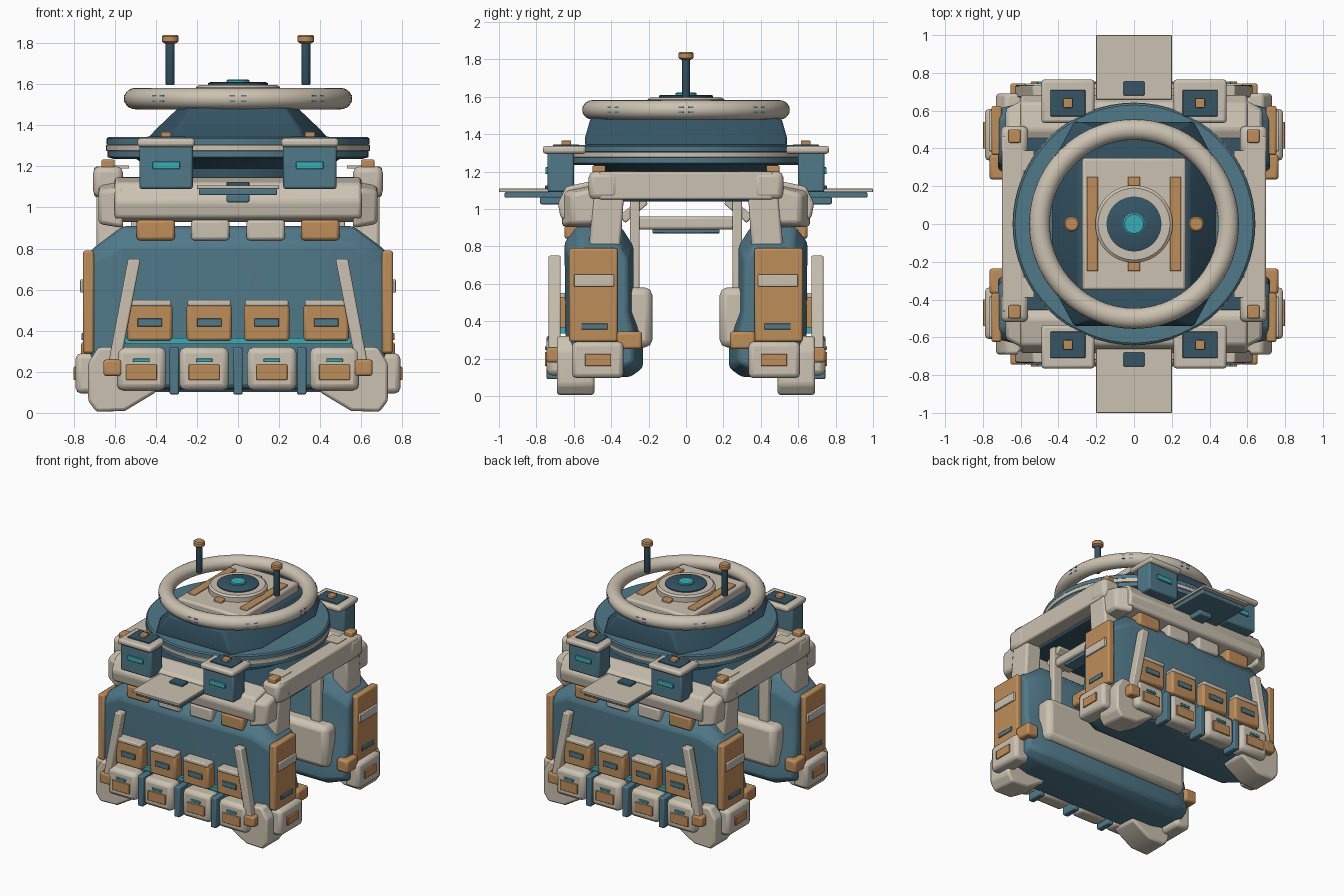
import bpy, bmesh
from math import radians, cos, sin, pi
from mathutils import Vector, Matrix

if "Cube" in bpy.data.objects:
    bpy.data.objects.remove(bpy.data.objects["Cube"])

def mat(name, rgb):
    m = bpy.data.materials.new(name)
    m.diffuse_color = (*rgb, 1)
    m.use_nodes = True
    m.node_tree.nodes["Principled BSDF"].inputs["Base Color"].default_value = m.diffuse_color
    return m

CREAM = mat("cream", (0.60, 0.54, 0.44))
TEAL = mat("teal", (0.08, 0.19, 0.25))
DARK = mat("dark_teal", (0.035, 0.09, 0.13))
ORANGE = mat("orange", (0.52, 0.27, 0.10))
CYAN = mat("cyan", (0.04, 0.42, 0.47))

def finish(name, bm, m, bevel=0, mirror="", seg=2):
    """Turn a bmesh into a bevelled, mirrored, smooth-by-angle object."""
    bmesh.ops.recalc_face_normals(bm, faces=bm.faces)
    me = bpy.data.meshes.new(name)
    bm.to_mesh(me)
    bm.free()
    me.materials.append(m)
    ob = bpy.data.objects.new(name, me)
    bpy.context.collection.objects.link(ob)
    if bevel:
        b = ob.modifiers.new("bevel", 'BEVEL')
        b.width, b.segments, b.limit_method = bevel, seg, 'ANGLE'
    if mirror:
        mm = ob.modifiers.new("mirror", 'MIRROR')
        mm.use_axis = ("x" in mirror, "y" in mirror, False)
        mm.use_mirror_merge = False
    bpy.ops.object.select_all(action='DESELECT')
    ob.select_set(True)
    bpy.context.view_layer.objects.active = ob
    bpy.ops.object.shade_smooth_by_angle(angle=radians(35))
    return ob

def box(name, x, y, z, m, bevel=0, mirror="", rot=None):
    """Box from (min, max) ranges on each axis, optionally turned about its centre."""
    bm = bmesh.new()
    c = Vector([(a[0] + a[1]) / 2 for a in (x, y, z)])
    s = [abs(a[1] - a[0]) for a in (x, y, z)]
    M = Matrix.Translation(c) @ (Matrix.Rotation(rot[0], 4, rot[1]) if rot else Matrix()) @ Matrix.Diagonal((*s, 1))
    bmesh.ops.create_cube(bm, size=1, matrix=M)
    return finish(name, bm, m, bevel, mirror)

def loft(name, rings, m, bevel=0, mirror=""):
    """Skin over rings of equal point count, capped at both ends."""
    bm = bmesh.new()
    vs = [[bm.verts.new(p) for p in r] for r in rings]
    n = len(rings[0])
    for a, b in zip(vs, vs[1:]):
        for i in range(n):
            bm.faces.new((a[i], a[(i + 1) % n], b[(i + 1) % n], b[i]))
    bm.faces.new(vs[0])
    bm.faces.new(vs[-1])
    return finish(name, bm, m, bevel, mirror)

def lathe(name, prof, m, mirror="", at=(0, 0), n=64, closed=False):
    """Revolve an (r, z) profile about a vertical axis."""
    bm = bmesh.new()
    vs = [[bm.verts.new((at[0] + r * cos(2 * pi * i / n), at[1] + r * sin(2 * pi * i / n), z))
           for i in range(n)] for r, z in prof]
    pairs = list(zip(vs, vs[1:])) + ([(vs[-1], vs[0])] if closed else [])
    for a, b in pairs:
        for i in range(n):
            bm.faces.new((a[i], a[(i + 1) % n], b[(i + 1) % n], b[i]))
    if not closed:
        bm.faces.new(vs[0])
        bm.faces.new(vs[-1])
    return finish(name, bm, m, 0, mirror)

# Leg hulls (front and back)
prof = [(-.64, .12), (-.30, .10), (-.23, .15), (-.23, .32), (-.28, .45),
        (-.28, .80), (-.35, .91), (-.58, .91), (-.65, .82)]
end = [(-.61, .15), (-.34, .15), (-.28, .18), (-.28, .32), (-.31, .45),
       (-.31, .72), (-.36, .79), (-.56, .79), (-.61, .73)]
loft("leg_hull", [[(x, y, z) for y, z in p] for x, p in
     ((-.72, end), (-.56, prof), (.56, prof), (.72, end))], TEAL, .02, "y")
box("inner_pad", (-.62, .62), (-.36, -.18), (.26, .58), CREAM, .04, "y")

# Feet on the hull corners
foot = [(.40, .10), (.55, .01), (.69, .005), (.73, .06), (.73, .24), (.68, .32), (.60, .32), (.55, .2), (.40, .15)]
loft("foot", [[(x, y, z) for x, z in foot] for y in (-.69, -.49)], CREAM, .015, "xy")

# Front pouches, dividers and tabs
box("light_strip", (-.55, .55), (-.67, -.64), (.335, .365), CYAN, 0, "y")
for x in (.14, .43):
    box("upper_pouch", (x - .11, x + .11), (-.715, -.62), (.35, .53), ORANGE, .015, "xy")
    box("upper_pouch_lid", (x - .105, x + .105), (-.72, -.62), (.52, .55), CREAM, .008, "xy")
    box("upper_pouch_slot", (x - .06, x + .06), (-.725, -.70), (.42, .46), TEAL, .004, "xy")
for x in (.165, .47):
    box("lower_pouch", (x - .12, x + .12), (-.745, -.62), (.11, .32), CREAM, .03, "xy")
    box("lower_pouch_patch", (x - .075, x + .075), (-.755, -.73), (.16, .235), ORANGE, .004, "xy")
    box("lower_pouch_light", (x - .04, x + .04), (-.755, -.73), (.247, .264), CYAN, .003, "xy")
for x in (-.31, 0, .31):
    box("divider", (x - .023, x + .023), (-.745, -.62), (.09, .32), TEAL, .008, "y")
for x, m in ((-.4, ORANGE), (-.135, CREAM), (.135, CREAM), (.4, ORANGE)):
    box("hull_tab", (x - .093, x + .093), (-.65, -.55), (.84, .94), m, .015, "y")

# Slanted guard bars and clamps
loft("guard_bar", [[(x, -.735, z), (x + .06, -.735, z), (x + .06, -.67, z), (x, -.67, z)]
     for x, z in ((.57, .25), (.475, .75))], CREAM, .008, "xy")
box("guard_clamp", (.565, .655), (-.745, -.66), (.18, .26), ORANGE, .012, "xy")

# Side plates and pouches
box("side_plate", (.70, .755), (-.625, -.365), (.29, .79), ORANGE, .012, "xy")
box("side_plate_band", (.74, .768), (-.60, -.385), (.585, .65), CREAM, .005, "xy")
box("side_plate_slot", (.74, .763), (-.56, -.42), (.355, .388), TEAL, .004, "xy")
box("side_pouch", (.67, .79), (-.61, -.335), (.095, .29), CREAM, .025, "xy")
box("side_pouch_patch", (.78, .80), (-.54, -.40), (.16, .225), ORANGE, .004, "xy")
box("side_clamp", (.67, .765), (-.37, -.235), (.25, .345), ORANGE, .015, "xy")

# Upper frame
beam = [(-.60, .93), (-.67, .95), (-.685, 1.03), (-.64, 1.12), (-.50, 1.15), (-.44, 1.12), (-.44, .93)]
loft("cross_beam", [[(x, y, z) for y, z in beam] for x in (-.6, .6)], CREAM, .015, "y")
loft("beam_end", [[(.56, -.67, .90), (.56, -.46, .90), (.56, -.46, 1.14), (.56, -.67, 1.10)],
     [(.68, -.61, .92), (.68, -.46, .92), (.68, -.46, 1.12), (.68, -.61, 1.08)]], CREAM, .02, "xy")
loft("corner_post", [[(.56, a, z), (.69, a, z), (.69, b, z), (.56, b, z)]
     for a, b, z in ((-.52, -.35, .80), (-.49, -.33, 1.10))], CREAM, .015, "xy")
box("side_beam", (.58, .70), (-.465, .465), (1.05, 1.2), CREAM, .012, "x")
box("corner_cap", (.56, .705), (-.52, -.36), (1.05, 1.2), CREAM, .03, "xy")
box("corner_marker", (.60, .665), (-.50, -.43), (1.19, 1.233), ORANGE, .008, "xy")
box("side_beam_pad", (.53, .65), (-.39, -.28), (1.19, 1.204), CREAM, 0, "xy")

# Deck between the legs
box("deck", (-.58, .58), (-.46, .46), (1.04, 1.13), DARK, .01)
box("tie_beam", (.36, .50), (-.27, .27), (.89, .96), CREAM, .015, "x")
box("tie_beam_strip", (.38, .48), (-.18, .18), (.87, .892), TEAL, .005, "x")
box("inner_post", (.44, .52), (-.30, -.248), (.5, 1.05), CREAM, .008, "xy")
box("inner_brace", (.36, .50), (-.36, -.20), (.97, 1.02), CREAM, .008, "xy", (radians(40), 'X'))

# Fold-out ledges
box("ledge_plate", (-.2, .2), (-1, -.66), (1.09, 1.108), CREAM, .003, "y")
box("ledge_tray", (-.19, .19), (-.97, -.66), (1.06, 1.09), TEAL, .006, "y")
box("ledge_bracket", (-.055, .055), (-.78, -.64), (1.025, 1.065), TEAL, .008, "y")
box("ledge_hinge", (-.055, .055), (-.755, -.68), (1.1, 1.125), DARK, .005, "y")

# Corner equipment boxes
box("equipment_box", (.22, .48), (-.74, -.60), (1.09, 1.31), TEAL, .012, "xy")
box("equipment_lid", (.21, .49), (-.765, -.535), (1.295, 1.337), CREAM, .015, "xy")
box("equipment_pad", (.258, .442), (-.71, -.57), (1.33, 1.345), DARK, .004, "xy")
box("equipment_knob", (.325, .375), (-.665, -.615), (1.34, 1.367), ORANGE, .005, "xy")
box("equipment_light", (.283, .415), (-.752, -.73), (1.187, 1.223), CYAN, .004, "xy")

# Turret disc
lathe("turret_base", [(.42, 1.12), (.42, 1.19), (.52, 1.25)], DARK)
lathe("turret_lower_plate", [(.60, 1.235), (.635, 1.245), (.635, 1.28), (.6, 1.285)], TEAL)
lathe("turret_trim", [(.62, 1.27), (.643, 1.277), (.643, 1.303), (.62, 1.31)], CREAM)
lathe("turret_disc", [(.62, 1.30), (.64, 1.307), (.64, 1.335), (.63, 1.343)], TEAL)

# Faceted dome
def octagon(x, y, c, d, z):
    q = [(x, y - d), (x - c, y)]
    return [(a, b, z) for a, b in q + [(-a, b) for a, b in q[::-1]]
            + [(-a, -b) for a, b in q] + [(a, -b) for a, b in q[::-1]]]
loft("dome", [octagon(.44, .54, .12, .22, 1.335), octagon(.40, .54, .10, .2, 1.38),
              octagon(.29, .51, .06, .12, 1.485)], DARK, .012)

# Roof hatch
box("hatch_plate", (-.275, .275), (-.35, .35), (1.47, 1.55), CREAM, .015)
box("hatch_rail", (.19, .25), (-.25, .25), (1.54, 1.565), ORANGE, .006, "x")
box("hatch_stud", (-.033, .033), (-.25, -.19), (1.54, 1.57), ORANGE, .006, "y")
lathe("hatch_collar", [(.205, 1.54), (.205, 1.585), (.19, 1.597)], CREAM)
lathe("hatch_disc", [(.145, 1.59), (.145, 1.605), (.135, 1.61)], DARK)
lathe("hatch_light", [(.057, 1.6), (.057, 1.617), (.05, 1.622)], CYAN, n=32)

# Roof ring with vent slots
lathe("roof_ring", [(.5 + .055 * cos(2 * pi * i / 20), 1.53 + .052 * sin(2 * pi * i / 20))
                    for i in range(20)], CREAM, n=72, closed=True)
for k in range(8):
    for z in (1.517, 1.543):
        for o in (-.05, .05):
            a = k * pi / 4 + o
            x, y = .551 * cos(a), .551 * sin(a)
            box("ring_slot", (x - .003, x + .003), (y - .013, y + .013), (z - .004, z + .004),
                TEAL, 0, "", (a, 'Z'))

# Antennas
lathe("antenna_rod", [(.018, 1.595), (.022, 1.602), (.022, 1.81)], DARK, "x", (.33, 0), 20)
lathe("antenna_cap", [(.025, 1.797), (.041, 1.808), (.041, 1.832), (.033, 1.84)], ORANGE, "x", (.33, 0), 24)
